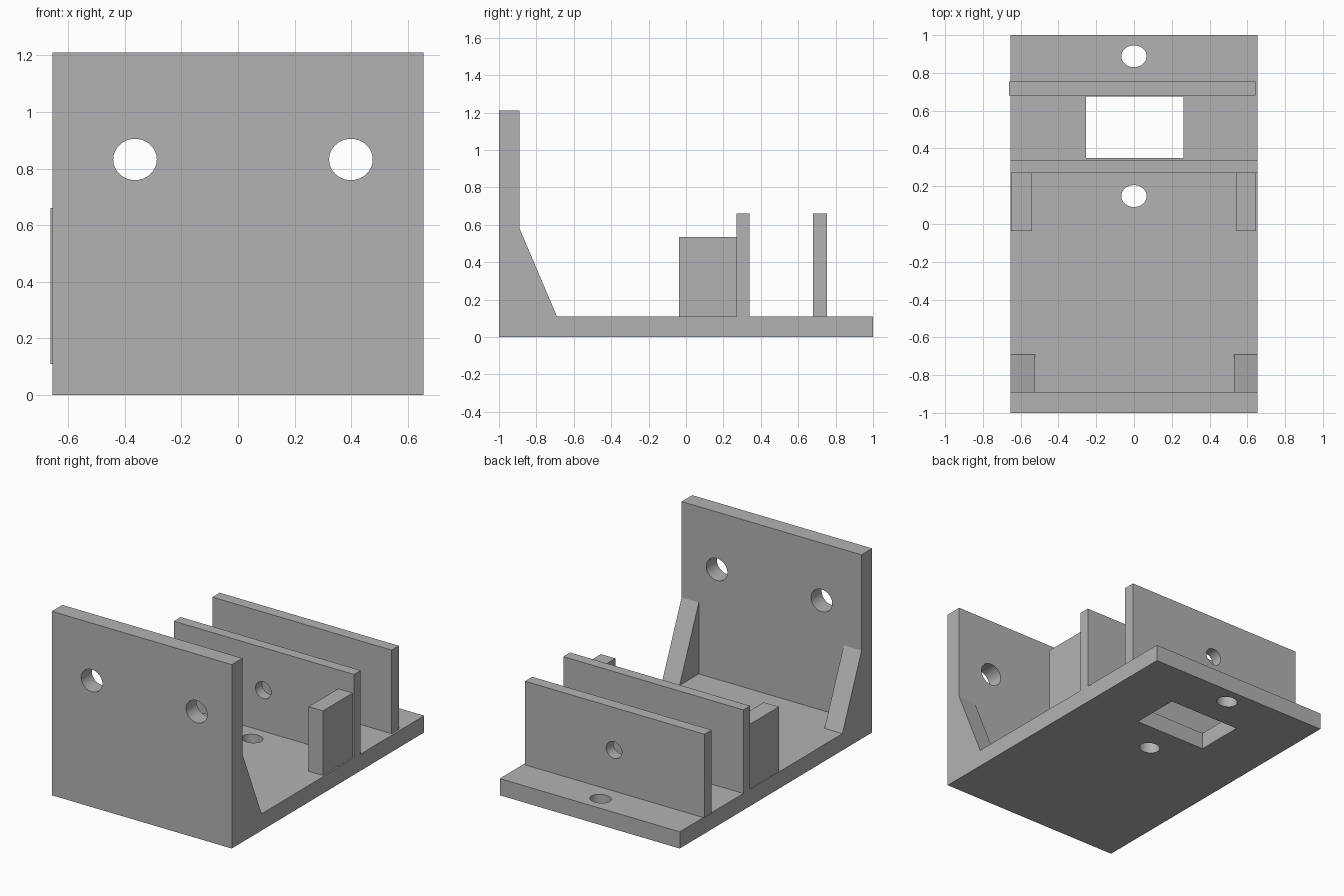
import bpy
import bmesh
from math import radians, pi
from mathutils import Matrix

default_cube = bpy.data.objects.get("Cube")
if default_cube:
    bpy.data.objects.remove(default_cube, do_unlink=True)

GREY = (0.45, 0.45, 0.45, 1.0)
grey = bpy.data.materials.new("plain grey")
grey.use_nodes = True
grey.diffuse_color = GREY
grey.node_tree.nodes["Principled BSDF"].inputs["Base Color"].default_value = GREY


def add_object(name, bm):
    bmesh.ops.recalc_face_normals(bm, faces=bm.faces)
    mesh = bpy.data.meshes.new(name)
    bm.to_mesh(mesh)
    bm.free()
    mesh.materials.append(grey)
    obj = bpy.data.objects.new(name, mesh)
    bpy.context.collection.objects.link(obj)
    return obj


def box(name, x, y, z):
    """Box given by its (low, high) range on each axis."""
    bm = bmesh.new()
    bmesh.ops.create_cube(bm, size=1)
    for v in bm.verts:
        v.co = [r[0] if c < 0 else r[1] for c, r in zip(v.co, (x, y, z))]
    return add_object(name, bm)


def wedge(name, x, profile):
    """Side profile of (y, z) points extruded across the x range."""
    bm = bmesh.new()
    face = bm.faces.new([bm.verts.new((x[0], y, z)) for y, z in profile])
    moved = bmesh.ops.extrude_face_region(bm, geom=[face])["geom"]
    verts = [g for g in moved if isinstance(g, bmesh.types.BMVert)]
    bmesh.ops.translate(bm, verts=verts, vec=(x[1] - x[0], 0, 0))
    return add_object(name, bm)


def rod(centre, radii, along_y):
    """Slightly oval cutter standing upright or lying along y."""
    bm = bmesh.new()
    bmesh.ops.create_cone(bm, cap_ends=True, segments=48, radius1=1, radius2=1, depth=0.3)
    turn = Matrix.Rotation(pi / 2, 4, "X") if along_y else Matrix.Identity(4)
    shape = turn @ Matrix.Diagonal((radii[0], radii[1], 1, 1))
    bmesh.ops.transform(bm, matrix=Matrix.Translation(centre) @ shape, verts=bm.verts)
    return add_object("hole_cutter", bm)


def cut(obj, cutters):
    bpy.ops.object.select_all(action="DESELECT")
    obj.select_set(True)
    bpy.context.view_layer.objects.active = obj
    for cutter in cutters:
        cutter.hide_render = True
        mod = obj.modifiers.new("opening", "BOOLEAN")
        mod.operation = "DIFFERENCE"
        mod.solver = "EXACT"
        mod.object = cutter
        bpy.ops.object.modifier_apply(modifier=mod.name)
        bpy.data.objects.remove(cutter, do_unlink=True)
    bpy.ops.object.shade_smooth_by_angle(angle=radians(30))


WIDTH = (-0.655, 0.655)
FLOOR = 0.11

# Base plate with a rectangular window and two screw holes
base = box("base_plate", WIDTH, (-1, 1), (0, FLOOR))
window = box("window_cutter", (-0.255, 0.262), (0.35, 0.675), (-0.1, 0.3))
cut(base, [window] + [rod((0, y, 0.05), (0.067, 0.058), False) for y in (0.888, 0.148)])

# Upright front plate with two mounting holes
front = box("front_plate", WIDTH, (-1, -0.89), (FLOOR, 1.21))
cut(front, [rod((x, -0.94, 0.832), (0.077, 0.073), True) for x in (-0.364, 0.399)])

# Two cross walls, each with a central hole
for name, x, y in (("middle_wall", WIDTH, (0.27, 0.34)),
                   ("rear_wall", (-0.663, 0.642), (0.68, 0.755))):
    wall = box(name, x, y, (FLOOR, 0.66))
    cut(wall, [rod((-0.005, sum(y) / 2, 0.38), (0.057, 0.055), True)])

# Sloped gussets behind the front plate
slope = [(-0.89, FLOOR), (-0.69, FLOOR), (-0.89, 0.58)]
wedge("left_gusset", (0.53, 0.655), slope)
wedge("right_gusset", (-0.655, -0.525), slope)

# Side blocks in front of the middle wall
for name, x in (("left_block", (0.54, 0.645)), ("right_block", (-0.65, -0.54))):
    box(name, x, (-0.037, 0.27), (FLOOR, 0.535))
